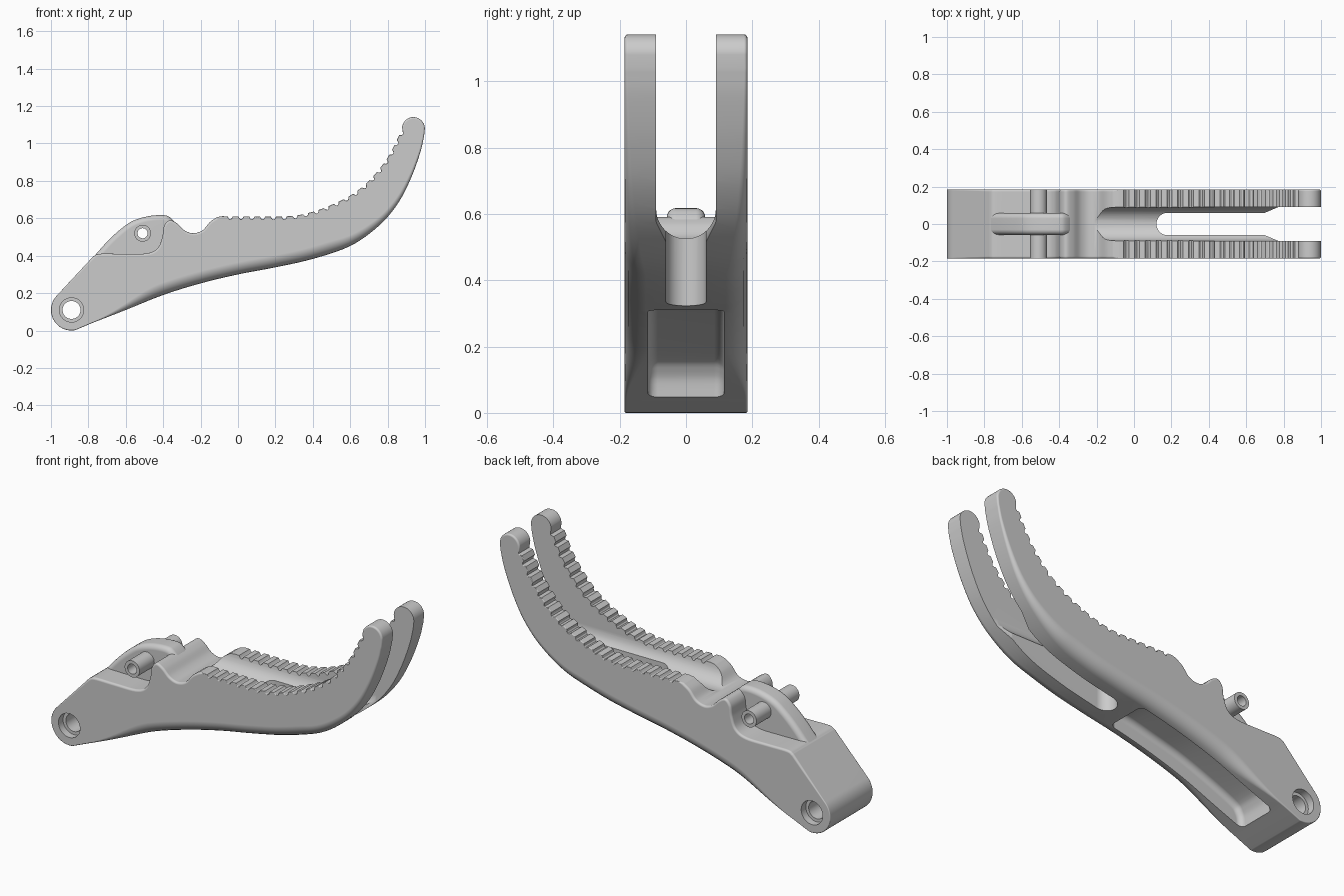
import bpy, bmesh, math
from mathutils import Vector

if "Cube" in bpy.data.objects:
    bpy.data.objects.remove(bpy.data.objects["Cube"])

HALF = 0.185   # half width of the lever


def spline(pts, per=6):
    """Catmull-Rom curve through 2D points."""
    p = [Vector(q) for q in pts]
    p = [2 * p[0] - p[1]] + p + [2 * p[-1] - p[-2]]
    out = []
    for a, b, c, d in zip(p, p[1:], p[2:], p[3:]):
        for i in range(per):
            t = i / per
            out.append(0.5 * (2 * b + (c - a) * t + (2 * a - 5 * b + 4 * c - d) * t ** 2
                              + (3 * b - a - 3 * c + d) * t ** 3))
    return out + [p[-2]]


def resample(pts, n):
    """n + 1 points at even spacing along a polyline."""
    lens = [(b - a).length for a, b in zip(pts, pts[1:])]
    step, out, k, done = sum(lens) / n, [], 0, 0.0
    for i in range(n):
        while k < len(lens) - 1 and done + lens[k] < i * step:
            done += lens[k]
            k += 1
        out.append(pts[k].lerp(pts[k + 1], (i * step - done) / lens[k]))
    return out + [pts[-1]]


def arc(cx, cz, r, start, end, n):
    angles = [math.radians(start + (end - start) * i / n) for i in range(n + 1)]
    return [Vector((cx + r * math.cos(a), cz + r * math.sin(a))) for a in angles]


def loft(name, loops):
    """Closed solid through a list of matching point loops."""
    bm = bmesh.new()
    rows = [[bm.verts.new(co) for co in loop] for loop in loops]
    n = len(rows[0])
    for a, b in zip(rows, rows[1:]):
        for i in range(n):
            j = (i + 1) % n
            bm.faces.new((a[i], a[j], b[j], b[i]))
    bm.faces.new(rows[0])
    bm.faces.new(rows[-1])
    bmesh.ops.recalc_face_normals(bm, faces=bm.faces)
    mesh = bpy.data.meshes.new(name)
    bm.to_mesh(mesh)
    bm.free()
    obj = bpy.data.objects.new(name, mesh)
    bpy.context.collection.objects.link(obj)
    return obj


def rounded_plate(name, outline, half, radii, steps=5):
    """Side outline extruded across y, each point with its own edge radius."""
    n = len(outline)
    area = sum(outline[i - 1].cross(outline[i]) for i in range(n))
    sign = 1 if area > 0 else -1
    inward = []
    for i in range(n):
        t = (outline[(i + 1) % n] - outline[i - 1]).normalized()
        inward.append(Vector((-t.y, t.x)) * sign)
    side = []
    for k in range(steps + 1):
        a = k * math.pi / 2 / steps
        side.append([(p + d * r * (1 - math.cos(a)), half - r * (1 - math.sin(a)))
                     for p, d, r in zip(outline, inward, radii)])
    loops = [[(p.x, -y, p.y) for p, y in s] for s in reversed(side)]
    loops += [[(p.x, y, p.y) for p, y in s] for s in side]
    return loft(name, loops)


def cylinder(name, x, z, r, y0, y1):
    ring = arc(x, z, r, 0, 360, 40)[:-1]
    return loft(name, [[(p.x, y, p.y) for p in ring] for y in (y0, y1)])


def cut(target, cutter):
    mod = target.modifiers.new("cut", "BOOLEAN")
    mod.operation, mod.solver, mod.object = "DIFFERENCE", "EXACT", cutter
    bpy.context.view_layer.objects.active = target
    bpy.ops.object.modifier_apply(modifier=mod.name)
    bpy.data.objects.remove(cutter)


# Side outline: pivot end, ramp, shelf, hump and saddle
pivot = arc(-0.89, 0.11, 0.11, 280, 136, 24)
saddle = spline([(-0.775, 0.395), (-0.74, 0.41), (-0.62, 0.41), (-0.49, 0.412), (-0.43, 0.44),
                 (-0.405, 0.5), (-0.395, 0.56), (-0.365, 0.59), (-0.325, 0.572),
                 (-0.285, 0.535), (-0.24, 0.52), (-0.19, 0.535), (-0.15, 0.58), (-0.11, 0.607)])

# Toothed upper edge
TEETH = 20
edge = resample(spline([(-0.085, 0.611), (0.1, 0.61), (0.28, 0.612), (0.4, 0.635), (0.5, 0.672),
                        (0.6, 0.722), (0.7, 0.8), (0.8, 0.925), (0.874, 1.07)], 12), TEETH * 8)
pattern = (0, 0, 0, 0, 0, 0.75, 1, 0.75)
teeth = []
for i, p in enumerate(edge[:-1]):
    t = (edge[i + 1] - p).normalized()
    teeth.append(p + Vector((t.y, -t.x)) * 0.016 * pattern[i % 8])

# Rounded tip and underside sweep
tip = arc(0.938, 1.08, 0.061, 175, 0, 16)
under = spline([(0.995, 1.04), (0.974, 0.95), (0.923, 0.81), (0.852, 0.675), (0.75, 0.557),
                (0.6, 0.452), (0.4, 0.383), (0.2, 0.338), (0.0, 0.3), (-0.2, 0.252),
                (-0.4, 0.19), (-0.6, 0.11), (-0.78, 0.04)])


def under_radius(p):
    rise = min(1, max(0, (p.x + 0.78) / 0.4))
    fall = min(1, max(0, (1.02 - p.x) / 0.5))
    return 0.006 + 0.058 * rise * rise * (3 - 2 * rise) * fall


outline = pivot + saddle + teeth + tip + under
radii = ([0.005] * len(pivot) + [0.012] * len(saddle) + [0.004] * len(teeth)
         + [0.01] * len(tip) + [under_radius(p) for p in under])
body = rounded_plate("lever_body", outline, HALF, radii)

# Round-bottomed trough that splits the end into two prongs
u = arc(0, 0.615, 0.09, 180, 360, 24) + [Vector((0.09, 1.5)), Vector((-0.09, 1.5))]
cut(body, loft("trough_cutter", [[(x, p.x, p.y) for p in u] for x in (-0.24, 1.3)]))

# Narrow slot through the trough floor, flaring out to the prong gap
s = arc(0.18, 0, 0.06, 90, 270, 20)
s += [Vector(q) for q in ((0.7, -0.06), (0.77, -0.09), (1.3, -0.09),
                          (1.3, 0.09), (0.77, 0.09), (0.7, 0.06))]
cut(body, loft("slot_cutter", [[(p.x, p.y, z) for p in s] for z in (-0.1, 0.7)]))

# Pocket in the underside
pocket = spline([(-0.76, -0.1), (-0.76, 0.05), (-0.745, 0.125), (-0.68, 0.18), (-0.4, 0.29),
                 (-0.2, 0.345), (-0.02, 0.385), (0.035, 0.37), (0.05, 0.31), (0.05, -0.1)], 5)
cut(body, rounded_plate("pocket_cutter", pocket, 0.115, [0.03] * len(pocket)))

# Pivot bore with a counterbore on each side
cut(body, cylinder("bore_cutter", -0.89, 0.11, 0.048, -0.4, 0.4))
for sgn in (-1, 1):
    cut(body, cylinder("counterbore_cutter", -0.89, 0.11, 0.065, sgn * 0.145, sgn * 0.4))

# Central fin on the shelf; its buried ends keep tight edges
crest = spline([(-0.81, 0.35), (-0.7, 0.475), (-0.62, 0.548), (-0.56, 0.587), (-0.48, 0.611),
                (-0.4, 0.617), (-0.36, 0.602), (-0.31, 0.545)], 5)
fin_outline = crest + [Vector((-0.33, 0.4)), Vector((-0.4, 0.36)), Vector((-0.74, 0.33))]
fin_radii = [0.004] * 2 + [0.028] * (len(crest) - 4) + [0.004] * 5
fin = rounded_plate("center_fin", fin_outline, 0.058, fin_radii)

# Hollow cross pin through the fin
pin = cylinder("cross_pin", -0.51, 0.52, 0.045, -HALF, HALF)
for part in (fin, pin):
    cut(part, cylinder("pin_bore_cutter", -0.51, 0.52, 0.027, -0.4, 0.4))

# Smooth shading with crisp edges
for obj in (body, fin, pin):
    bpy.ops.object.select_all(action="DESELECT")
    obj.select_set(True)
    bpy.context.view_layer.objects.active = obj
    bpy.ops.object.shade_smooth_by_angle(angle=math.radians(30))
    obj.modifiers.new("even_shading", "WEIGHTED_NORMAL").keep_sharp = True
